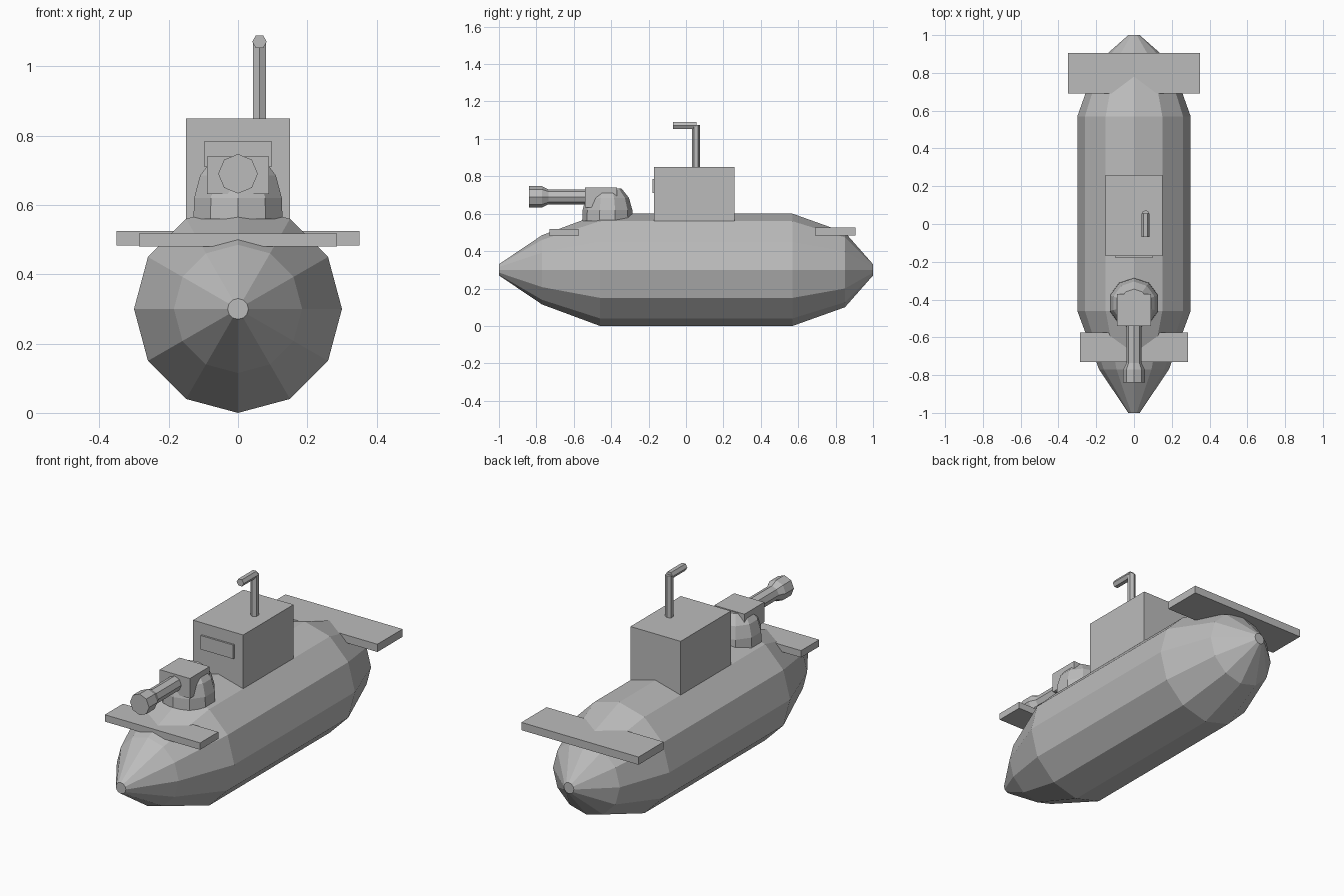
import bpy, bmesh, math
from mathutils import Matrix, Vector

cube = bpy.data.objects.get("Cube")
if cube:
    bpy.data.objects.remove(cube, do_unlink=True)

grey = bpy.data.materials.new("hull grey")
grey.use_nodes = True
colour = (0.5, 0.5, 0.5, 1)
grey.diffuse_color = colour
grey.node_tree.nodes["Principled BSDF"].inputs["Base Color"].default_value = colour


def finish(name, bm):
    bmesh.ops.recalc_face_normals(bm, faces=bm.faces)
    mesh = bpy.data.meshes.new(name)
    bm.to_mesh(mesh)
    bm.free()
    mesh.materials.append(grey)
    obj = bpy.data.objects.new(name, mesh)
    bpy.context.collection.objects.link(obj)
    return obj


def box(name, low, high):
    low, high = Vector(low), Vector(high)
    bm = bmesh.new()
    bmesh.ops.create_cube(bm, size=1, matrix=Matrix.Translation((low + high) / 2)
                          @ Matrix.Diagonal((high - low).to_4d()))
    return finish(name, bm)


def lathe(name, profile, sides, centre, along_y=False, turn=0):
    """Capped faceted solid from (position, radius) pairs, along z or y."""
    bm = bmesh.new()
    rings = []
    for pos, radius in profile:
        ring = []
        for i in range(sides):
            a = turn + math.tau * i / sides
            u, v = radius * math.cos(a), radius * math.sin(a)
            point = (u, pos, v) if along_y else (u, v, pos)
            ring.append(bm.verts.new(Vector(point) + Vector(centre)))
        rings.append(ring)
    for a, b in zip(rings, rings[1:]):
        for i in range(sides):
            j = (i + 1) % sides
            bm.faces.new((a[i], a[j], b[j], b[i]))
    bm.faces.new(rings[0])
    bm.faces.new(rings[-1])
    return finish(name, bm)


# Hull
lathe("hull", [(-1, 0.03), (-0.77, 0.185), (-0.46, 0.3), (0.57, 0.3),
               (0.85, 0.2), (1, 0.03)], 12, (0, 0, 0.3), along_y=True)

# Diving planes
box("front_plane", (-0.285, -0.73, 0.48), (0.285, -0.575, 0.517))
box("rear_plane", (-0.35, 0.69, 0.483), (0.35, 0.905, 0.525))

# Conning tower and its front panel
box("conning_tower", (-0.15, -0.17, 0.56), (0.15, 0.26, 0.85))
box("tower_panel", (-0.097, -0.18, 0.71), (0.097, -0.165, 0.785))

# Periscope
lathe("periscope_tube", [(0.84, 0.021), (1.075, 0.021)], 6, (0.062, 0.053, 0),
      turn=math.pi / 2)
lathe("periscope_head", [(-0.07, 0.021), (0.055, 0.021)], 6, (0.062, 0, 1.071),
      along_y=True)

# Deck gun: domed turret, mantlet and barrel with flared muzzle
lathe("gun_turret", [(0.56, 0.135), (0.62, 0.133), (0.685, 0.115), (0.735, 0.075)],
      10, (0, -0.42, 0), turn=math.pi / 2)
box("gun_mantlet", (-0.09, -0.54, 0.632), (0.09, -0.37, 0.74))
lathe("gun_barrel", [(-0.84, 0.057), (-0.77, 0.057), (-0.735, 0.04), (-0.5, 0.04)],
      8, (0, 0, 0.69), along_y=True)
